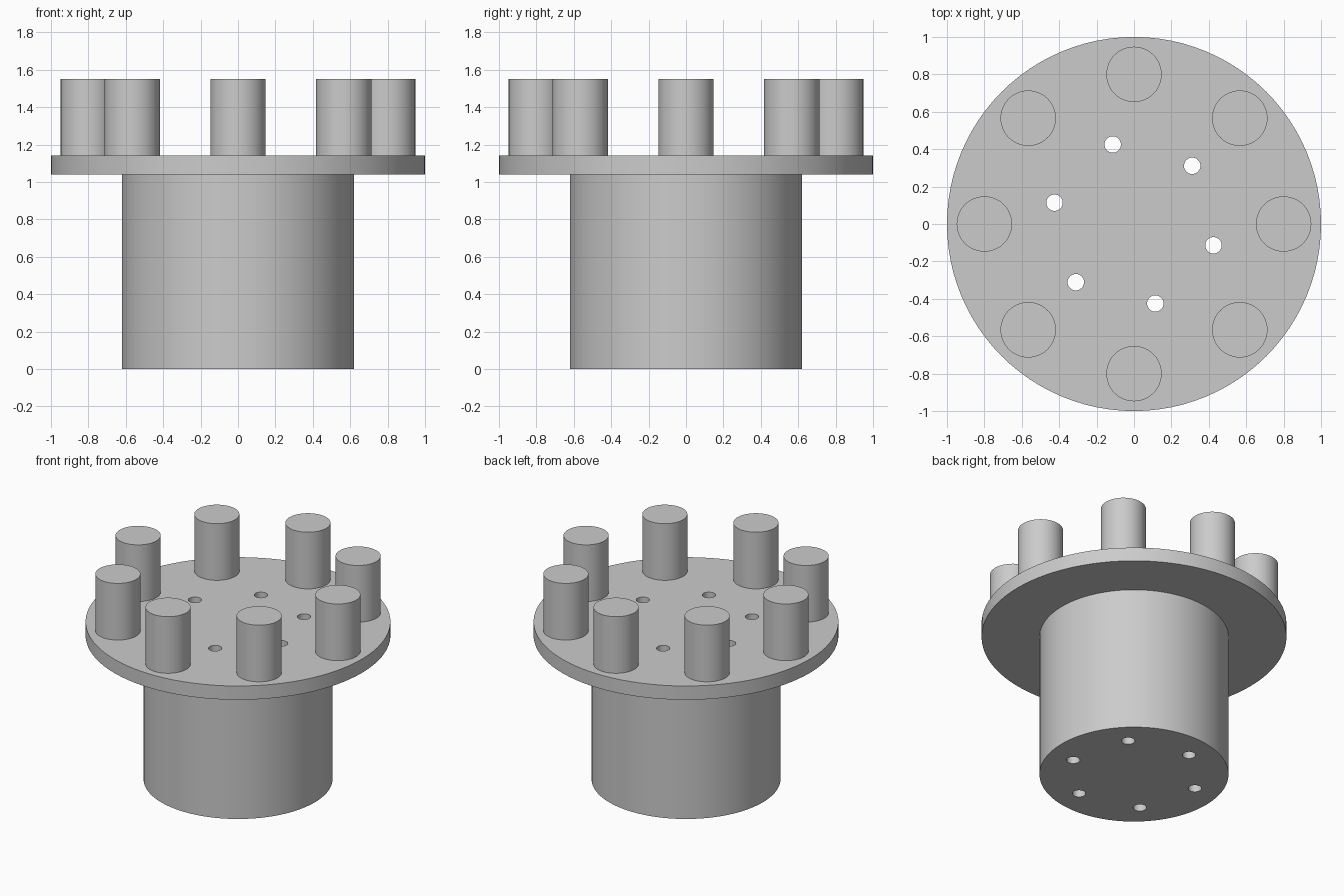
import bpy, bmesh
from math import radians, cos, sin

old = bpy.data.objects.get("Cube")
if old:
    bpy.data.objects.remove(old, do_unlink=True)

BODY_R, PLATE_R = 0.62, 1.0
PLATE_Z, DECK_Z, POST_Z = 1.04, 1.14, 1.55

# One flat grey
grey = bpy.data.materials.new("plain grey")
grey.use_nodes = True
colour = (0.6, 0.6, 0.6, 1)
grey.diffuse_color = colour
grey.node_tree.nodes["Principled BSDF"].inputs["Base Color"].default_value = colour


def make_object(name, bm):
    bmesh.ops.recalc_face_normals(bm, faces=bm.faces)
    mesh = bpy.data.meshes.new(name)
    bm.to_mesh(mesh)
    bm.free()
    mesh.materials.append(grey)
    obj = bpy.data.objects.new(name, mesh)
    bpy.context.collection.objects.link(obj)
    return obj


def smooth(obj):
    bpy.ops.object.select_all(action="DESELECT")
    obj.select_set(True)
    bpy.context.view_layer.objects.active = obj
    bpy.ops.object.shade_smooth_by_angle(angle=radians(30))


def lathe(name, profile, segments):
    """Stack rings of (radius, z), joined by quads and capped at both ends."""
    bm = bmesh.new()
    rings = []
    for r, z in profile:
        angles = [radians(360 * i / segments) for i in range(segments)]
        rings.append([bm.verts.new((r * cos(a), r * sin(a), z)) for a in angles])
    for low, high in zip(rings, rings[1:]):
        for i in range(segments):
            j = (i + 1) % segments
            bm.faces.new((low[i], low[j], high[j], high[i]))
    bm.faces.new(rings[0][::-1])
    bm.faces.new(rings[-1])
    return make_object(name, bm)


def around(obj, radius, degrees):
    a = radians(degrees)
    obj.location = (radius * cos(a), radius * sin(a), 0)


# Drum with a wide flange on top
drum = lathe("flanged_drum", [(BODY_R, 0), (BODY_R, PLATE_Z),
                              (PLATE_R, PLATE_Z), (PLATE_R, DECK_Z)], 96)

# Six bolt holes right through the drum
cutters = []
for k in range(6):
    cutter = lathe("hole_cutter", [(0.044, -0.1), (0.044, DECK_Z + 0.1)], 32)
    cutter.hide_render = True
    around(cutter, 0.44, -15 + 60 * k)
    mod = drum.modifiers.new("bolt hole", "BOOLEAN")
    mod.operation, mod.solver, mod.object = "DIFFERENCE", "EXACT", cutter
    cutters.append(cutter)
bpy.context.view_layer.objects.active = drum
for mod in list(drum.modifiers):
    bpy.ops.object.modifier_apply(modifier=mod.name)
for cutter in cutters:
    bpy.data.objects.remove(cutter, do_unlink=True)
smooth(drum)

# Eight round posts near the rim
for k in range(8):
    post = lathe(f"post_{k + 1}", [(0.148, DECK_Z - 0.01), (0.148, POST_Z)], 48)
    around(post, 0.8, 45 * k)
    smooth(post)
